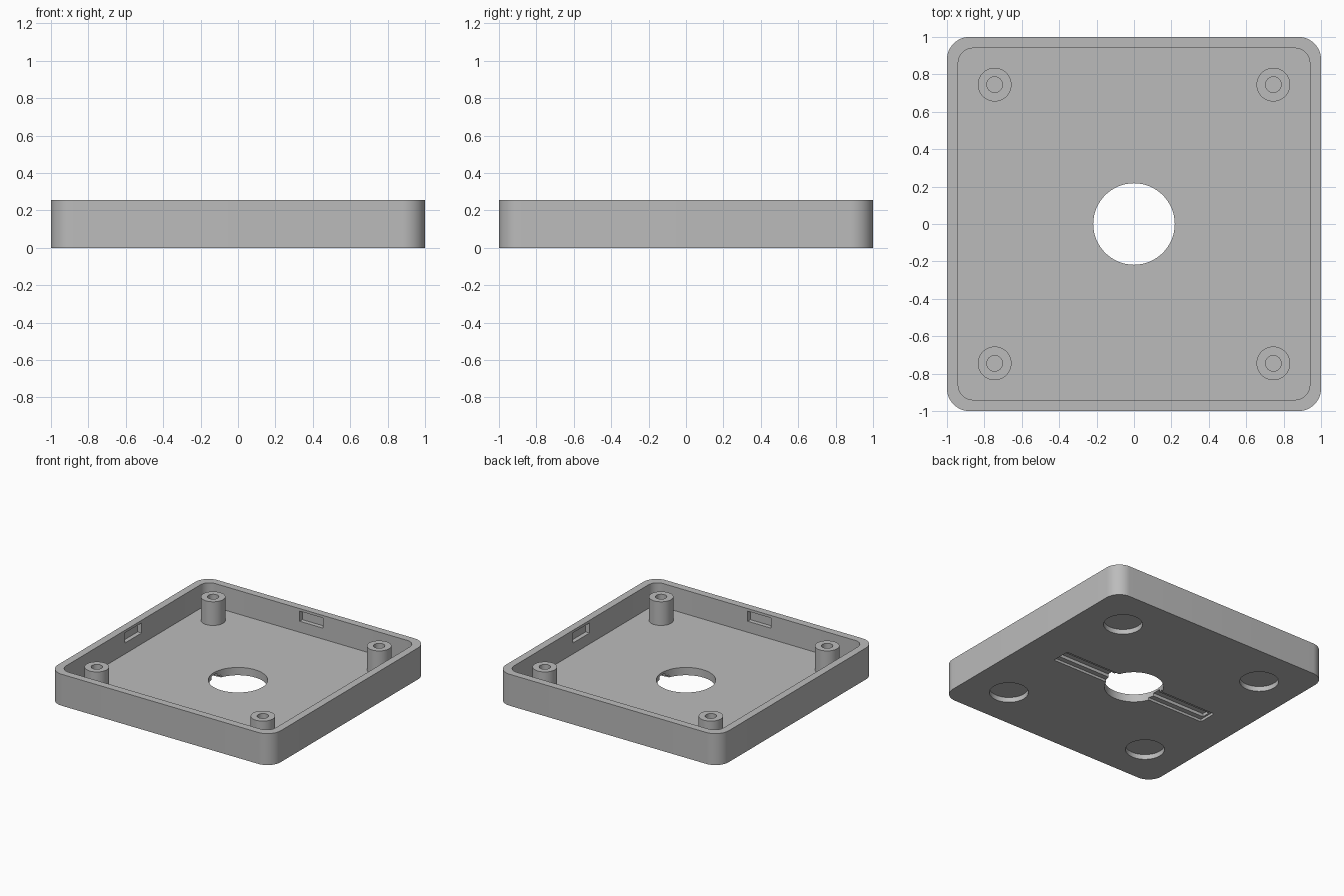
import bpy, bmesh, math

old = bpy.data.objects.get("Cube")
if old:
    bpy.data.objects.remove(old, do_unlink=True)

HEIGHT, FLOOR, WALL = 0.255, 0.063, 0.06

grey = bpy.data.materials.new("plain_grey")
grey.use_nodes = True
colour = (0.5, 0.5, 0.5, 1)
grey.diffuse_color = colour
grey.node_tree.nodes["Principled BSDF"].inputs["Base Color"].default_value = colour


def circle(r, x=0, y=0, n=64):
    return [(x + r * math.cos(2 * math.pi * i / n),
             y + r * math.sin(2 * math.pi * i / n)) for i in range(n)]


def rounded_square(half, r, n=12):
    pts = []
    for q, (sx, sy) in enumerate([(1, 1), (-1, 1), (-1, -1), (1, -1)]):
        for i in range(n + 1):
            a = (q + i / n) * math.pi / 2
            pts.append((sx * (half - r) + r * math.cos(a),
                        sy * (half - r) + r * math.sin(a)))
    return pts


def rectangle(hx, hy, x=0, y=0):
    return [(x + hx, y + hy), (x - hx, y + hy), (x - hx, y - hy), (x + hx, y - hy)]


def prism(name, outline, z0, z1):
    """Extrude a flat outline between two heights."""
    bm = bmesh.new()
    face = bm.faces.new([bm.verts.new((x, y, z0)) for x, y in outline])
    top = bmesh.ops.extrude_face_region(bm, geom=[face])["geom"]
    bmesh.ops.translate(bm, vec=(0, 0, z1 - z0),
                        verts=[v for v in top if isinstance(v, bmesh.types.BMVert)])
    bmesh.ops.recalc_face_normals(bm, faces=bm.faces)
    mesh = bpy.data.meshes.new(name)
    bm.to_mesh(mesh)
    bm.free()
    mesh.materials.append(grey)
    obj = bpy.data.objects.new(name, mesh)
    bpy.context.collection.objects.link(obj)
    return obj


def cut(obj, outline, z0, z1):
    """Subtract a prism from the object and discard the cutter."""
    cutter = prism("cutter", outline, z0, z1)
    cutter.hide_render = True
    mod = obj.modifiers.new("cut", "BOOLEAN")
    mod.operation, mod.solver, mod.object = "DIFFERENCE", "EXACT", cutter
    deps = bpy.context.evaluated_depsgraph_get()
    mesh = bpy.data.meshes.new_from_object(obj.evaluated_get(deps))
    obj.modifiers.clear()
    obj.data = mesh
    bpy.data.objects.remove(cutter, do_unlink=True)


def smooth(obj):
    bpy.ops.object.select_all(action="DESELECT")
    obj.select_set(True)
    bpy.context.view_layer.objects.active = obj
    bpy.ops.object.shade_smooth_by_angle(angle=math.radians(30))


# Open tray with rounded corners and a central hole
tray = prism("tray", rounded_square(1, 0.12), 0, HEIGHT)
cut(tray, rounded_square(1 - WALL, 0.08), FLOOR, HEIGHT + 0.1)
cut(tray, circle(0.218), -0.1, 0.1)

# Snap slots inside the middle of each wall
for s in (-1, 1):
    cut(tray, rectangle(0.05, 0.105, s * 0.925, 0), 0.152, 0.234)
    cut(tray, rectangle(0.105, 0.05, 0, s * 0.925), 0.152, 0.234)

# Stepped cable groove across the underside
cut(tray, rectangle(0.705, 0.075), -0.1, 0.02)
cut(tray, rectangle(0.69, 0.035), -0.1, 0.045)

# Round foot recesses underneath and screw posts inside
for sx, x_name in ((-1, "right"), (1, "left")):
    for sy, y_name in ((-1, "front"), (1, "back")):
        cut(tray, circle(0.143, sx * 0.653, sy * 0.653), -0.1, 0.04)
        centre = (sx * 0.745, sy * 0.745)
        post = prism(f"screw_post_{y_name}_{x_name}", circle(0.09, *centre), 0.052, HEIGHT)
        cut(post, circle(0.042, *centre, n=32), 0.075, HEIGHT + 0.1)
        smooth(post)

smooth(tray)
